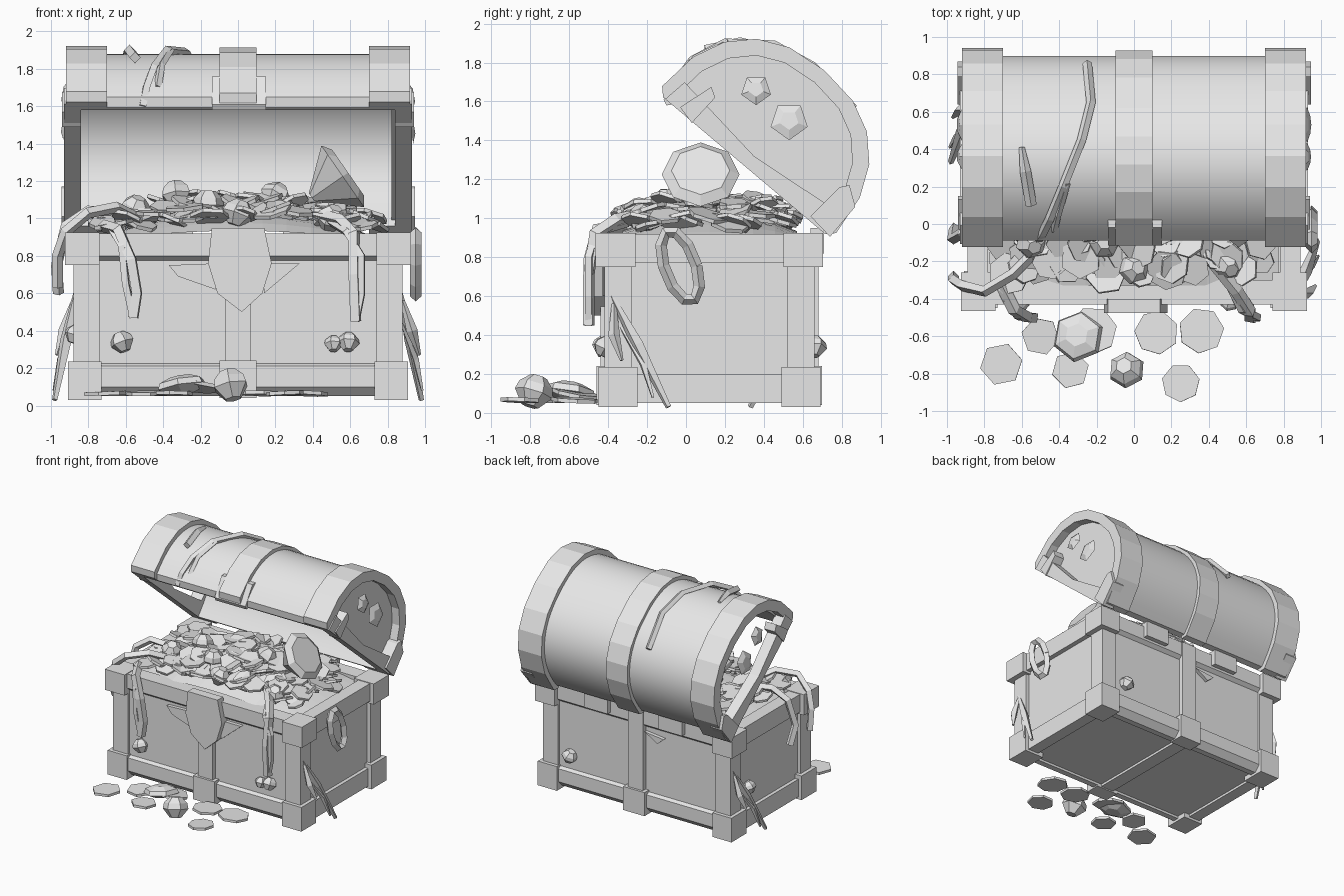
import bpy, bmesh, math, random
from mathutils import Vector, Matrix

random.seed(7)
cube = bpy.data.objects.get("Cube")
if cube:
    bpy.data.objects.remove(cube)

mat = bpy.data.materials.new("plain_grey")
mat.use_nodes = True
grey = (0.8, 0.8, 0.8, 1)
mat.diffuse_color = grey
for node in mat.node_tree.nodes:
    if node.type == "BSDF_PRINCIPLED":
        node.inputs["Base Color"].default_value = grey


def finish(name, bm):
    bmesh.ops.recalc_face_normals(bm, faces=bm.faces)
    me = bpy.data.meshes.new(name)
    bm.to_mesh(me)
    bm.free()
    me.materials.append(mat)
    ob = bpy.data.objects.new(name, me)
    bpy.context.collection.objects.link(ob)
    return ob


def prism(name, pts, lo, hi, axis="x"):
    """Extrude a (y, z) profile along x, or an (x, z) profile along y."""
    bm = bmesh.new()
    put = (lambda p, t: (t, *p)) if axis == "x" else (lambda p, t: (p[0], t, p[1]))
    a = [bm.verts.new(put(p, lo)) for p in pts]
    b = [bm.verts.new(put(p, hi)) for p in pts]
    bm.faces.new(a)
    bm.faces.new(b)
    for i in range(len(a)):
        j = (i + 1) % len(a)
        bm.faces.new((a[i], a[j], b[j], b[i]))
    return finish(name, bm)


def box(name, x0, x1, y0, y1, z0, z1):
    return prism(name, [(y0, z0), (y1, z0), (y1, z1), (y0, z1)], x0, x1)


def strand(name, pts, r, radii=None):
    """Faceted strip along a path, with optional taper."""
    cu = bpy.data.curves.new(name, "CURVE")
    cu.dimensions = "3D"
    cu.bevel_depth = r
    cu.bevel_resolution = 0
    cu.use_fill_caps = True
    sp = cu.splines.new("POLY")
    sp.points.add(len(pts) - 1)
    for i, p in enumerate(pts):
        sp.points[i].co = (*p, 1)
        sp.points[i].radius = radii[i] if radii else 1
    tmp = bpy.data.objects.new(name, cu)
    bpy.context.collection.objects.link(tmp)
    me = bpy.data.meshes.new_from_object(tmp.evaluated_get(bpy.context.evaluated_depsgraph_get()))
    bpy.data.objects.remove(tmp)
    me.shade_flat()
    me.materials.clear()
    me.materials.append(mat)
    bpy.context.collection.objects.link(bpy.data.objects.new(name, me))


def cone(name, rings, loc, rot, sides):
    """Faceted solid from (radius, depth) rings around a turned axis."""
    bm = bmesh.new()
    loops = [[bm.verts.new((r * math.cos(k * math.tau / sides), r * math.sin(k * math.tau / sides), h))
              for k in range(sides)] for r, h in rings]
    bm.faces.new(loops[0])
    bm.faces.new(loops[-1])
    for a, b in zip(loops, loops[1:]):
        for i in range(sides):
            j = (i + 1) % sides
            bm.faces.new((a[i], a[j], b[j], b[i]))
    bm.transform(Matrix.Translation(loc) @ rot)
    return finish(name, bm)


def tilt(amount):
    e = [random.uniform(-amount, amount) for _ in range(2)]
    return Matrix.Rotation(e[0], 4, "X") @ Matrix.Rotation(e[1], 4, "Y") @ Matrix.Rotation(random.uniform(0, 6), 4, "Z")


def coin(name, loc, r, lean):
    cone(name, [(r, -0.01), (r, 0.01)], loc, tilt(lean), random.choice((6, 7, 7)))


def gem(name, loc, r, flat=1):
    cone(name, [(r * .45, -r * .8 * flat), (r, -r * .1), (r * .9, r * .35 * flat), (r * .45, r * .8 * flat)],
         loc, tilt(0.5 * flat), 6)


# Body walls and floor
box("front_panel", -.85, .85, -.40, -.32, .08, .9)
box("back_panel", -.85, .85, .56, .64, .08, .9)
box("floor_panel", -.85, .85, -.40, .64, .07, .13)
for side, s in (("left", 1), ("right", -1)):
    box(side + "_panel", s * .77, s * .85, -.40, .64, .08, .9)
    box(side + "_top_rail", s * .78, s * .89, -.43, .67, .77, .92)
    box(side + "_bottom_rail", s * .78, s * .88, -.42, .66, .05, .20)
    # Corner posts and brackets
    for end, y, d in (("front", -.45, 1), ("back", .69, -1)):
        box(f"{side}_{end}_post", s * .74, s * .88, y + d * .03, y + d * .17, .06, .9)
        box(f"{side}_{end}_top_bracket", s * .74, s * .925, y - d * .015, y + d * .19, .75, .925)
        box(f"{side}_{end}_foot", s * .73, s * .91, y, y + d * .2, .03, .235)

# Front and back rails, centre straps
for end, y, d in (("front", -.43, 1), ("back", .67, -1)):
    prism(end + "_top_rail", [(y, .80), (y, .92), (y + d * .13, .92), (y + d * .13, .775), (y + d * .03, .775)], -.8, .8)
    prism(end + "_bottom_rail", [(y, .10), (y, .21), (y + d * .03, .225), (y + d * .1, .225), (y + d * .1, .05), (y + d * .05, .05)], -.8, .8)
    box(end + "_strap", -.07, .07, y - d * .01, y + d * .07, .08, .92)
    box(end + "_strap_foot", -.10, .10, y - d * .03, y + d * .1, .04, .24)
box("bottom_strap", -.06, .06, -.42, .66, .05, .08)
for p, r in (((-.62, -.42, .34), .065), ((.59, -.42, .34), .06), ((.51, -.42, .33), .05),
             ((.63, .66, .34), .065), ((-.87, .4, .38), .06)):
    gem("panel_gem", p, r)

# Lock shield with splintered wood beside it
prism("lock_shield", [(-.14, .95), (.14, .95), (.18, .76), (.13, .6), (.02, .5), (-.11, .6), (-.16, .76)], -.475, -.40, "y")
prism("left_splinter", [(.14, .76), (.33, .76), (.14, .60)], -.43, -.40, "y")
prism("right_splinter", [(-.12, .76), (-.37, .75), (-.32, .69), (-.12, .62)], -.43, -.40, "y")
prism("back_splinter", [(-.08, .74), (-.26, .72), (-.2, .67)], .64, .67, "y")
for s in (-1, 1):
    box("hinge_plate", s * .24, s * .46, .64, .71, .82, .95)


# Open lid: s runs along the opening from front to hinge, h rises from it
def lid(s, h):
    return (-.10 + .764 * s + .645 * h, 1.62 - .645 * s + .764 * h)


def arc(half, height, n):
    """Slightly squared half-round from front to hinge."""
    pts = []
    for i in range(n + 1):
        c, k = math.cos(math.pi * i / n), math.sin(math.pi * i / n)
        pts.append(lid(.53 - math.copysign(abs(c) ** .86, c) * half, .03 + abs(k) ** .86 * height))
    return pts


def arch(name, outer, inner, n, x0, x1):
    (a, b), (c, d) = outer, inner
    return prism(name, [lid(.57 - a, -.01)] + arc(a, b, n) + [lid(.49 + a, -.01), lid(.53 + c, -.01)]
                 + arc(c, d, n)[::-1] + [lid(.53 - c, -.01)], x0, x1)


shell = arch("lid_shell", (.54, .56), (.48, .5), 32, -.85, .85)
bpy.context.view_layer.objects.active = shell
shell.select_set(True)
bpy.ops.object.shade_smooth_by_angle(angle=math.radians(30))
arch("lid_centre_band", (.575, .59), (.52, .54), 11, -.1, .1)
for side, s in (("left", 1), ("right", -1)):
    arch(side + "_lid_band", (.585, .6), (.5, .52), 10, s * .70, s * .92)
    prism(side + "_lid_end_rail", [lid(0, -.01), lid(1.06, -.01), lid(1.05, .12), lid(.54, .06), lid(.02, .12)], s * .84, s * .93)
    prism(side + "_lid_hinge_block", [(.64, 1.01), (.74, .905), (.87, 1.06), (.84, 1.17), (.79, 1.16)], s * .84, s * .945)
    prism(side + "_lid_front_block", [(-.03, 1.57), (.13, 1.675), (.15, 1.62), (.03, 1.49)], s * .84, s * .94)
    for p, q in (((.36, 1.66), .08), ((.53, 1.5), .1)):
        cone(side + "_lid_shard", [(q, 0), (q * .5, .02)], (s * .92, *p), Matrix.Rotation(s * 1.4, 4, "Y"), 5)
prism("lid_end_panel", arc(.5, .52, 16), .82, .85)
prism("lid_clasp", [(-.10, 1.58), (-.115, 1.61), (-.02, 1.76), (.04, 1.76), (.03, 1.6)], -.14, .15)


# Treasure heap
def heap(x, y):
    return .93 + .17 * max(0, 1 - (x / .85) ** 2) * max(0, 1 - ((y - .12) / .6) ** 2)


bm = bmesh.new()
bmesh.ops.create_grid(bm, x_segments=12, y_segments=8, size=1)
for v in bm.verts:
    x, y = v.co.x * .78, .12 + v.co.y * .45
    v.co = (x, y, heap(x, y) - .07)
finish("heap_base", bm)
for i in range(150):
    x, y = random.uniform(-.72, .72), random.uniform(-.28, .52)
    coin("heap_coin", (x, y, heap(x, y) + random.uniform(-.03, .03)), random.uniform(.07, .115), .4)
for p in ((-.33, .0, 1.13), (0, -.24, 1.03), (.5, -.22, 1.0), (-.16, -.1, 1.08), (.2, .1, 1.12), (-.55, -.1, 1.05)):
    gem("heap_gem", p, .085)

# Large cut jewel resting on the heap
axis = Vector((.82, 0, .57)).to_track_quat("Z", "Y").to_matrix().to_4x4()
cone("large_jewel", [(.03, -.2), (.2, 0), (.15, .035)], (.56, .075, 1.225), axis, 8)

# Spilled coins and gems
for x, y in ((-.71, -.75), (-.5, -.6), (-.34, -.78), (.12, -.58), (.36, -.57), (.25, -.85)):
    coin("spilled_coin", (x, y, .065), random.uniform(.10, .125), .06)
coin("spilled_coin", (-.22, -.57, .1), .13, .22)
gem("spilled_flat_gem", (-.3, -.6, .11), .14, .4)
gem("spilled_gem", (-.04, -.78, .11), .10)

# Necklaces hanging over the rim
strand("left_necklace", [(.42, -.2, 1.02), (.55, -.36, .99), (.62, -.47, .92), (.62, -.5, .7), (.63, -.5, .45)], .035)
strand("left_necklace_loop", [(.5, -.3, .98), (.58, -.46, .93), (.66, -.5, .8), (.66, -.5, .6), (.63, -.5, .45)], .025)
strand("right_necklace", [(-.72, -.3, .96), (-.64, -.46, .94), (-.57, -.5, .78), (-.54, -.5, .6), (-.56, -.5, .47)], .035)
strand("right_necklace_loop", [(-.68, -.4, .95), (-.62, -.49, .85), (-.6, -.5, .65), (-.56, -.5, .47)], .025)
strand("draped_chain", [(-.53, -.15, 1.0), (-.65, -.27, 1.06), (-.8, -.36, 1.03), (-.92, -.33, .93), (-.965, -.3, .8), (-.965, -.28, .63)], .03)
strand("inner_chain", [(-.6, .0, 1.02), (-.8, -.02, 1.04), (-.92, -.05, .96), (-.97, -.08, .75), (-.96, -.02, .6)], .03)

# Side ring, and splinters on opposite corners
ring = [(.95, -.03 + .085 * math.cos(k * math.tau / 10) - .05 * math.sin(k * math.tau / 10),
         .755 + .18 * math.sin(k * math.tau / 10)) for k in range(11)]
strand("left_side_ring", ring, .03)
for s in (1, -1):
    def side_path(*pts):
        return [(s * x, .12 + s * (y - .12), z) for x, y, z in pts]
    strand("side_splinter", side_path((.87, -.38, .6), (.92, -.25, .35), (.98, -.09, .03)), .03, (.4, 1.1, .5))
    strand("short_side_splinter", side_path((.88, -.37, .56), (.93, -.37, .4), (.97, -.33, .27)), .03, (.4, 1, .3))
    strand("thin_side_splinter", side_path((.87, -.34, .45), (.95, -.22, .25), (.985, -.17, .08)), .02, (.4, 1, .4))

# Chains thrown over the lid
strand("lid_chain", [(-.25, .86, 1.56), (-.23, .65, 1.78), (-.28, .45, 1.89), (-.38, .2, 1.9), (-.45, .03, 1.81), (-.49, -.05, 1.7), (-.51, -.08, 1.6)], .025)
strand("second_lid_chain", [(-.36, .22, 1.9), (-.41, .05, 1.82), (-.43, -.03, 1.7)], .022)
strand("short_lid_chain", [(-.6, .41, 1.88), (-.58, .28, 1.90), (-.55, .1, 1.86)], .03, (.5, 1, 1))
